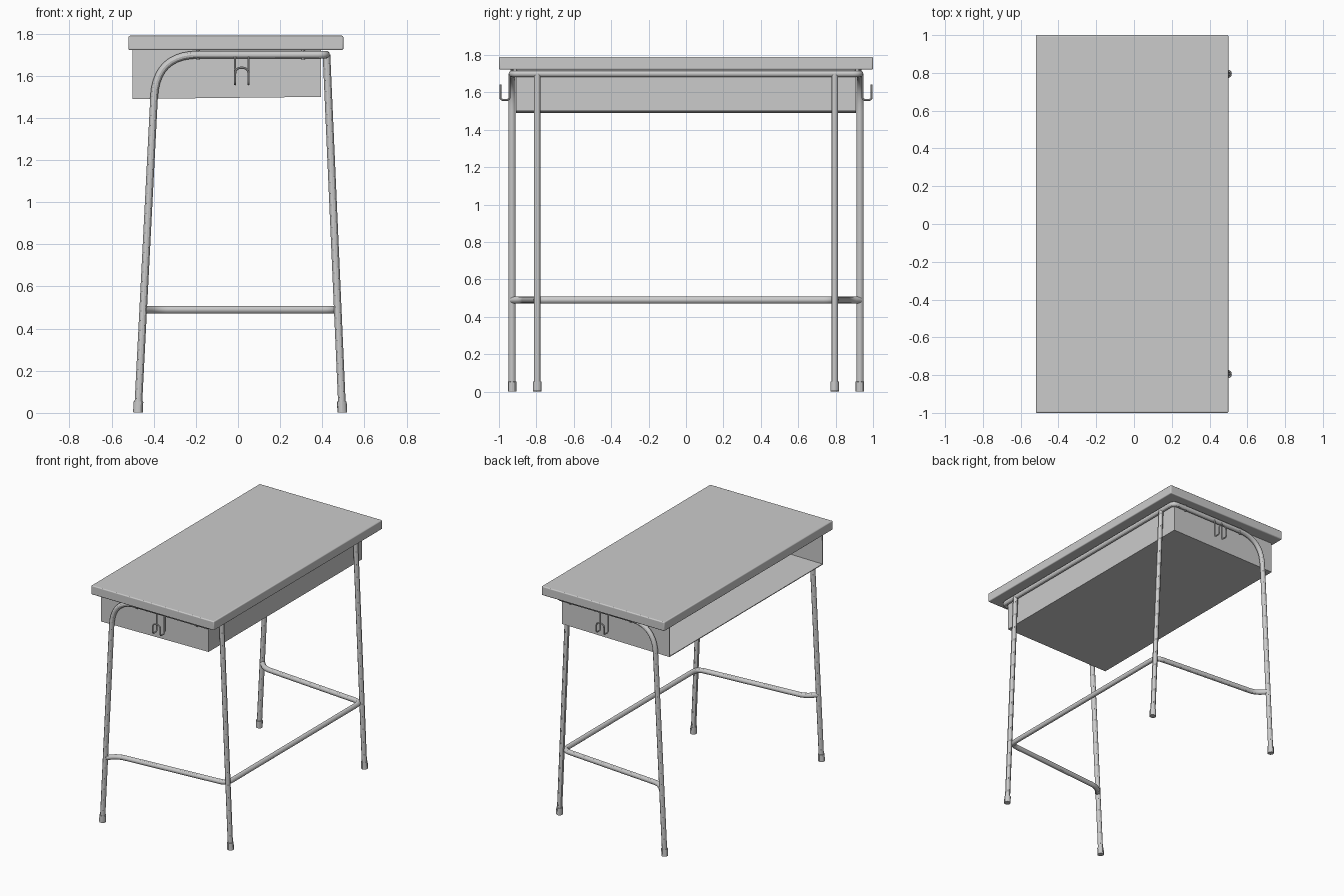
import bpy, bmesh
from mathutils import Vector

if "Cube" in bpy.data.objects:
    bpy.data.objects.remove(bpy.data.objects["Cube"])


def fillet(points, radii, steps=8):
    """Round each inner corner of a polyline."""
    p = [Vector(q) for q in points]
    out = [p[0]]
    for i in range(1, len(p) - 1):
        r = radii[i - 1]
        a = p[i] + (p[i - 1] - p[i]).normalized() * r
        b = p[i] + (p[i + 1] - p[i]).normalized() * r
        for k in range(steps + 1):
            t = k / steps
            out.append(a * (1 - t) ** 2 + p[i] * 2 * t * (1 - t) + b * t * t)
    return out + [p[-1]]


def tube(name, points, radius, sides=4):
    """Round tube along a path, converted to a smooth mesh."""
    cu = bpy.data.curves.new(name, 'CURVE')
    cu.dimensions = '3D'
    cu.bevel_depth = radius
    cu.bevel_resolution = sides
    cu.use_fill_caps = True
    sp = cu.splines.new('POLY')
    sp.points.add(len(points) - 1)
    for pt, co in zip(sp.points, points):
        pt.co = (*co, 1)
    ob = bpy.data.objects.new(name, cu)
    bpy.context.collection.objects.link(ob)
    bpy.ops.object.select_all(action='DESELECT')
    ob.select_set(True)
    bpy.context.view_layer.objects.active = ob
    bpy.ops.object.convert(target='MESH')
    bpy.ops.object.shade_smooth_by_angle()
    return bpy.context.object


def both_ends(points):
    """Extend a path with its mirror image across y = 0."""
    return points + [(x, -y, z) for x, y, z in reversed(points)]


# Desktop
bpy.ops.mesh.primitive_cube_add(size=1, location=(-0.01, 0, 1.756))
top = bpy.context.object
top.name = "desktop"
top.scale = (1.02, 2.0, 0.068)
bpy.ops.object.transform_apply(location=False, rotation=False, scale=True)
bev = top.modifiers.new("bevel", 'BEVEL')
bev.width = 0.007
bev.segments = 3
bpy.ops.object.shade_smooth_by_angle()

# Storage tray: sheet metal, open towards -x
bm = bmesh.new()
X0, X1, Y = -0.5, 0.393, 0.91
low = [bm.verts.new(c) for c in ((X0, -Y, 1.49), (X1, -Y, 1.5), (X1, Y, 1.5), (X0, Y, 1.49))]
high = [bm.verts.new((v.co.x, v.co.y, 1.723)) for v in low]
bm.faces.new(low[::-1])
for i in range(3):
    bm.faces.new((low[i], low[i + 1], high[i + 1], high[i]))
bmesh.ops.recalc_face_normals(bm, faces=bm.faces)
me = bpy.data.meshes.new("storage_tray")
bm.to_mesh(me)
bm.free()
tray = bpy.data.objects.new("storage_tray", me)
bpy.context.collection.objects.link(tray)
sol = tray.modifiers.new("thickness", 'SOLIDIFY')
sol.thickness = 0.008
sol.offset = -1 if me.polygons[0].normal.z < 0 else 1

# Main frame: left legs and top rail in one bent tube
RAIL = 1.70
half = [(-0.475, -0.93, 0.002), (-0.388, -0.93, RAIL), (0.418, -0.93, RAIL)]
tube("main_frame", fillet(both_ends(half), [0.2, 0.04, 0.04, 0.2], 10), 0.018)

# Foot rail, kinked near the left legs
half = [(-0.447, -0.93, 0.49), (-0.385, -0.865, 0.49), (0.465, -0.795, 0.49)]
tube("foot_rail", fillet(both_ends(half), [0.05, 0.06, 0.06, 0.05]), 0.018)

for s, side in ((-1, "front"), (1, "rear")):
    # Straight leg
    foot, head = Vector((0.495, s * 0.795, 0.002)), Vector((0.42, s * 0.795, RAIL))
    tube(side + "_straight_leg", [foot, head], 0.018)

    # Rubber feet, slightly stepped at the top
    for n, (a, b) in enumerate(((foot, head),
                                (Vector((-0.475, s * 0.93, 0.002)),
                                 Vector((-0.388, s * 0.93, RAIL))))):
        d = (b - a).normalized()
        tube(f"{side}_foot_cap_{n}", [a, a + d * 0.052], 0.023)

    # Bag hook bent from one wire
    yi, yo = s * 0.944, s * 0.992
    wire = [(-0.014, yi, 1.695), (-0.014, yi, 1.56), (-0.014, yo, 1.56), (-0.014, yo, 1.638),
            (0.05, yo, 1.638), (0.05, yo, 1.56), (0.05, yi, 1.56), (0.05, yi, 1.695)]
    tube(side + "_bag_hook", fillet(wire, [0.015, 0.015, 0.03, 0.03, 0.015, 0.015], 6), 0.0055, 2)

    # Screws through the rail
    for n, x in enumerate((-0.19, 0.31)):
        tube(f"{side}_screw_{n}", [(x, s * 0.93, 1.677), (x, s * 0.93, 1.724)], 0.008, 2)
